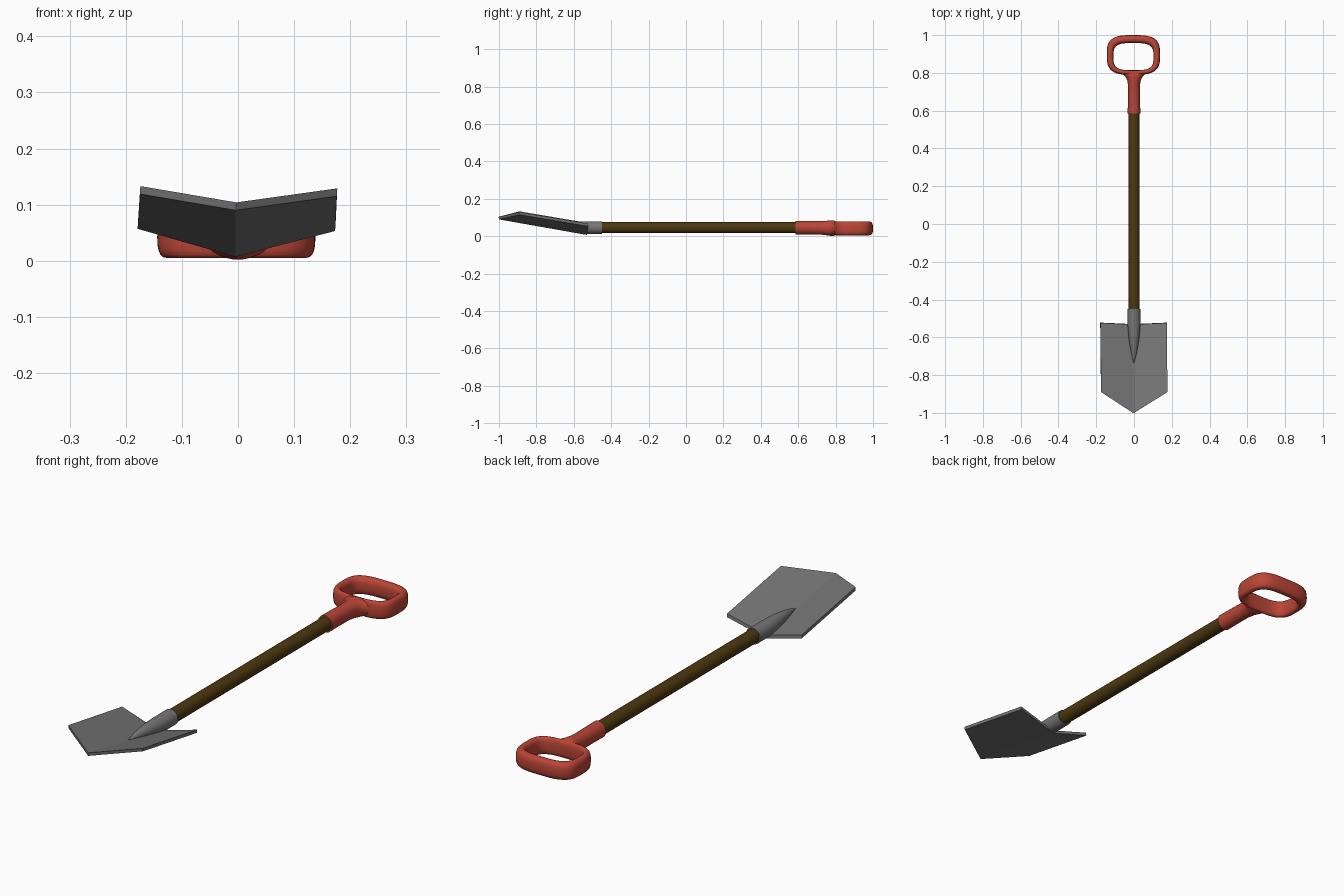
import bpy, bmesh
from math import cos, sin, pi, copysign

if "Cube" in bpy.data.objects:
    bpy.data.objects.remove(bpy.data.objects["Cube"])

SEG = 32


def material(name, rgb):
    m = bpy.data.materials.new(name)
    m.diffuse_color = (*rgb, 1)
    m.use_nodes = True
    m.node_tree.nodes["Principled BSDF"].inputs["Base Color"].default_value = m.diffuse_color
    return m


def finish(bm, name, mat, smooth=True):
    bmesh.ops.recalc_face_normals(bm, faces=bm.faces)
    me = bpy.data.meshes.new(name)
    bm.to_mesh(me)
    bm.free()
    me.materials.append(mat)
    ob = bpy.data.objects.new(name, me)
    bpy.context.collection.objects.link(ob)
    if smooth:
        bpy.ops.object.select_all(action='DESELECT')
        ob.select_set(True)
        bpy.context.view_layer.objects.active = ob
        bpy.ops.object.shade_smooth_by_angle(angle=0.7)
    return ob


def spow(v, n):
    return copysign(abs(v) ** (2 / n), v)


def bridge(bm, a, b):
    for i in range(len(a)):
        j = (i + 1) % len(a)
        bm.faces.new((a[i], a[j], b[j], b[i]))


def loft(name, mat, rings):
    """Elliptical rings along y: (y, centre z, half width, half height)."""
    bm = bmesh.new()
    loops = [[bm.verts.new((rx * cos(2 * pi * i / SEG), y, z + rz * sin(2 * pi * i / SEG)))
              for i in range(SEG)] for y, z, rx, rz in rings]
    for a, b in zip(loops, loops[1:]):
        bridge(bm, a, b)
    bm.faces.new(loops[0])
    bm.faces.new(loops[-1])
    return finish(bm, name, mat)


steel = material("steel", (0.18, 0.18, 0.18))
wood = material("wood", (0.075, 0.04, 0.005))
red = material("red_plastic", (0.5, 0.06, 0.038))

# Blade: V-folded plate rising to a pointed tip, very slightly rolled
outline = [(-0.005, -0.53, 0.007), (-0.179, -0.522, 0.057), (-0.175, -0.888, 0.119),
           (-0.004, -1.0, 0.090), (0.176, -0.888, 0.115), (0.173, -0.522, 0.053)]
bm = bmesh.new()
low = [bm.verts.new(p) for p in outline]
high = [bm.verts.new((x + 0.001, y - 0.002, z + 0.014)) for x, y, z in outline]
for v in (low, high):
    bm.faces.new((v[0], v[1], v[2], v[3]))
    bm.faces.new((v[0], v[3], v[4], v[5]))
bridge(bm, low, high)
finish(bm, "blade", steel, smooth=False)

# Socket: sleeve tapering to a point on the blade
loft("socket", steel, [
    (-0.45, 0.046, 0.034, 0.034), (-0.53, 0.046, 0.034, 0.034),
    (-0.57, 0.048, 0.031, 0.032), (-0.61, 0.051, 0.027, 0.028),
    (-0.65, 0.053, 0.021, 0.022), (-0.69, 0.055, 0.013, 0.014),
    (-0.735, 0.056, 0.002, 0.002)])

# Shaft
loft("shaft", wood, [(-0.50, 0.046, 0.029, 0.029), (0.62, 0.046, 0.029, 0.029)])

# Grip neck: sleeve flaring into the ring
loft("grip_neck", red, [
    (0.585, 0.046, 0.034, 0.036), (0.65, 0.046, 0.032, 0.036),
    (0.72, 0.045, 0.031, 0.036), (0.755, 0.044, 0.034, 0.039),
    (0.775, 0.043, 0.042, 0.041), (0.79, 0.043, 0.056, 0.041),
    (0.802, 0.043, 0.075, 0.036), (0.81, 0.043, 0.07, 0.028)])

# Grip ring: rounded-rectangle loop with a tall rounded section
bm = bmesh.new()
loops = []
for k in range(64):
    t = 2 * pi * k / 64
    # inner and outer outlines, blended across the section
    ox, oy = 0.141 * spow(cos(t), 3.2), 0.895 + 0.105 * spow(sin(t), 3.2)
    ix, iy = 0.106 * spow(cos(t), 3.4), 0.886 + 0.072 * spow(sin(t), 3.4)
    loop = []
    for i in range(20):
        a = 2 * pi * i / 20
        f = 0.5 + 0.5 * spow(cos(a), 2.6)
        loop.append(bm.verts.new((ix + (ox - ix) * f - 0.003, iy + (oy - iy) * f,
                                  0.042 + 0.037 * spow(sin(a), 2.6))))
    loops.append(loop)
for k in range(64):
    bridge(bm, loops[k], loops[(k + 1) % 64])
finish(bm, "grip_ring", red)
